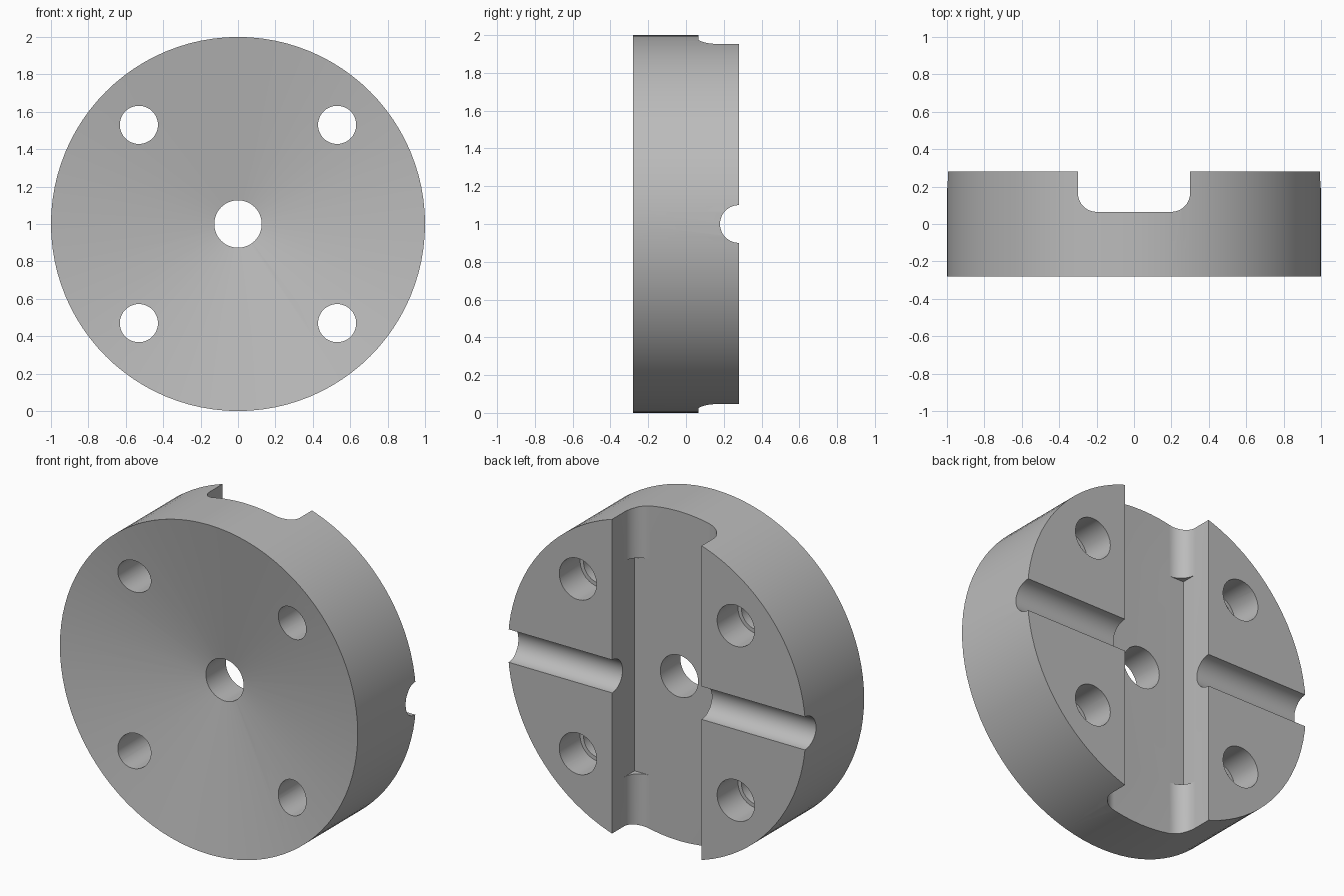
import bpy, bmesh, math
from mathutils import Matrix, Vector

cube = bpy.data.objects.get("Cube")
if cube:
    bpy.data.objects.remove(cube, do_unlink=True)

HALF = 0.28      # half thickness of the disc
FLOOR = 0.065    # depth position of the slot floor
MID = 1.0        # height of the disc centre


def to_object(name, bm):
    bmesh.ops.remove_doubles(bm, verts=bm.verts, dist=1e-5)
    bmesh.ops.recalc_face_normals(bm, faces=bm.faces)
    mesh = bpy.data.meshes.new(name)
    bm.to_mesh(mesh)
    bm.free()
    obj = bpy.data.objects.new(name, mesh)
    bpy.context.collection.objects.link(obj)
    return obj


def bridge(bm, rings):
    """Skin a list of equal-length closed rings."""
    for a, b in zip(rings, rings[1:]):
        for i in range(len(a)):
            j = (i + 1) % len(a)
            bm.faces.new((a[i], a[j], b[j], b[i]))


def lathe(name, profile, x=0.0, z=MID, steps=48):
    """Turn a (radius, y) profile about a y axis through x, z."""
    bm = bmesh.new()
    verts = [bm.verts.new((r, y, 0)) for r, y in profile]
    edges = [bm.edges.new(pair) for pair in zip(verts, verts[1:])]
    bmesh.ops.spin(bm, geom=verts + edges, cent=(0, 0, 0), axis=(0, 1, 0),
                   angle=math.tau, steps=steps, use_merge=True)
    bmesh.ops.translate(bm, verts=bm.verts, vec=(x, 0, z))
    return to_object(name, bm)


def slot_section(rounded, w=0.3, r=0.1, n=12):
    """U-shaped slot section: round or square corners, same point count."""
    half = []
    for i in range(n + 1):
        a = math.pi / 2 * i / n
        px, py = w - r + r * math.cos(a), FLOOR + r - r * math.sin(a)
        if not rounded:
            px, py = (w, py) if i < n / 2 else (px, FLOOR)
            if i == n // 2:
                px, py = w, FLOOR
        half.append((px, py))
    half.insert(0, (w, 0.5))
    return half + [(-px, py) for px, py in reversed(half)]


def slot_cutter():
    """Vertical slot: square corners in the middle, rounded at both ends."""
    bm = bmesh.new()
    stations = [(-1.2, True), (-0.655, True), (-0.655, False),
                (0.655, False), (0.655, True), (1.2, True)]
    rings = [[bm.verts.new((px, py, MID + h)) for px, py in slot_section(rnd)]
             for h, rnd in stations]
    bridge(bm, rings)
    bm.faces.new(rings[0])
    bm.faces.new(rings[-1])
    return to_object("slot_cutter", bm)


def cut(target, cutter):
    mod = target.modifiers.new("cut", "BOOLEAN")
    mod.operation = "DIFFERENCE"
    mod.solver = "EXACT"
    mod.object = cutter
    bpy.context.view_layer.objects.active = target
    bpy.ops.object.modifier_apply(modifier=mod.name)
    bpy.data.objects.remove(cutter, do_unlink=True)


# Disc with a shallow dished front face
disc = lathe("slotted_disc",
             [(0, -HALF + 0.175), (1, -HALF), (1, HALF), (0, HALF)], steps=96)

# Wide slot across the back
cut(disc, slot_cutter())

# Half-round groove crossing the slot
groove = lathe("groove_cutter", [(0, -1.2), (0.1, -1.2), (0.1, 1.2), (0, 1.2)], z=0)
groove.data.transform(Matrix.Translation(Vector((0, HALF, MID)))
                      @ Matrix.Rotation(math.pi / 2, 4, "Z"))
cut(disc, groove)

# Centre bore
cut(disc, lathe("bore_cutter", [(0, -0.5), (0.127, -0.5), (0.127, 0.5), (0, 0.5)]))

# Four bolt holes, counterbored from the back
ledge = HALF - 0.2
for sx in (-1, 1):
    for sz in (-1, 1):
        cut(disc, lathe("bolt_hole_cutter",
                        [(0, -0.5), (0.102, -0.5), (0.102, ledge),
                         (0.125, ledge), (0.125, 0.5), (0, 0.5)],
                        0.53 * sx, MID + 0.53 * sz))

# Grey metal
grey = bpy.data.materials.new("grey_metal")
grey.use_nodes = True
colour = (0.5, 0.5, 0.5, 1)
grey.diffuse_color = colour
grey.node_tree.nodes["Principled BSDF"].inputs["Base Color"].default_value = colour
disc.data.materials.clear()
disc.data.materials.append(grey)
for poly in disc.data.polygons:
    poly.material_index = 0

# Smooth curved walls, crisp edges
bpy.ops.object.select_all(action="DESELECT")
disc.select_set(True)
bpy.context.view_layer.objects.active = disc
bpy.ops.object.shade_smooth_by_angle(angle=math.radians(30))
